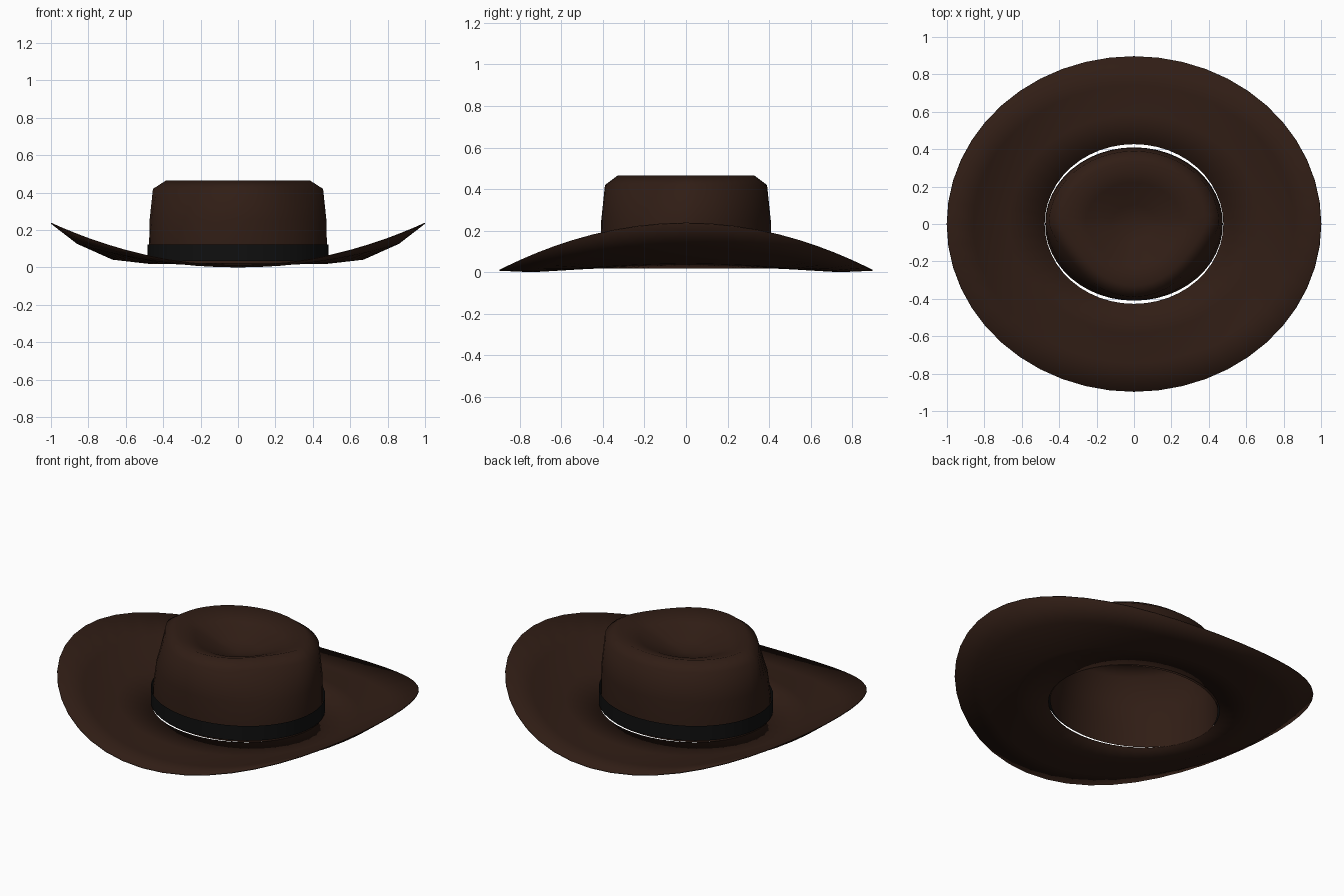
import bpy, bmesh, math

if "Cube" in bpy.data.objects:
    bpy.data.objects.remove(bpy.data.objects["Cube"])

SEG = 48

def material(name, color):
    m = bpy.data.materials.new(name)
    m.diffuse_color = color
    m.use_nodes = True
    m.node_tree.nodes["Principled BSDF"].inputs["Base Color"].default_value = m.diffuse_color
    return m

felt = material("brown_felt", (0.03, 0.0125, 0.0075, 1))
ribbon = material("black_ribbon", (0.005, 0.005, 0.005, 1))

def loft(name, rings, point, mat, thickness=0, tip=None, angle=40):
    """Skin a stack of rings; point(ring, angle) gives each vertex."""
    bm = bmesh.new()
    loops = [[bm.verts.new(point(r, 2 * math.pi * i / SEG)) for i in range(SEG)]
             for r in rings]
    for a, b in zip(loops, loops[1:]):
        for i in range(SEG):
            j = (i + 1) % SEG
            bm.faces.new((a[i], a[j], b[j], b[i]))
    if tip is not None:
        top = bm.verts.new((0, 0, tip))
        for i in range(SEG):
            bm.faces.new((loops[-1][i], loops[-1][(i + 1) % SEG], top))
    me = bpy.data.meshes.new(name)
    bm.to_mesh(me)
    bm.free()
    ob = bpy.data.objects.new(name, me)
    bpy.context.collection.objects.link(ob)
    me.materials.append(mat)
    if thickness:
        mod = ob.modifiers.new("thickness", 'SOLIDIFY')
        mod.thickness = thickness
        mod.offset = 0
    bpy.ops.object.select_all(action='DESELECT')
    ob.select_set(True)
    bpy.context.view_layer.objects.active = ob
    bpy.ops.object.shade_smooth_by_angle(angle=math.radians(angle))
    return ob

# Brim: flat at the crown, curling up at the sides and dipping front and back
def brim_point(r, t):
    rx, ry, lift, drop = r
    c, s = math.cos(t), math.sin(t)
    return rx * c, ry * s, 0.022 + lift * c * c - drop * s * s

loft("brim", [(1.0, 0.897, 0.215, 0.012), (0.86, 0.74, 0.107, 0.019),
              (0.67, 0.585, 0.022, 0.010), (0.478, 0.427, 0, 0)],
     brim_point, felt, thickness=0.005)

# Crown: tapered wall, dished top and a pinch on each side of the front
def crown_point(r, t):
    rx, ry, z, pinch = r
    c, s = math.cos(t), math.sin(t)
    k = 1 - pinch * max(0, -s) * c * c
    return rx * c * k, ry * s * k, z

loft("crown", [(0.475, 0.41, 0.02, 0), (0.475, 0.41, 0.13, 0),
               (0.473, 0.408, 0.25, 0.08), (0.455, 0.39, 0.42, 0.28),
               (0.385, 0.33, 0.465, 0.3), (0.26, 0.22, 0.425, 0.22),
               (0.12, 0.10, 0.37, 0.15)],
     crown_point, felt, tip=0.345, angle=60)

# Ribbon band around the base of the crown
loft("hat_band", [(0.485, 0.428, 0.035, 0), (0.485, 0.428, 0.122, 0)],
     crown_point, ribbon)
